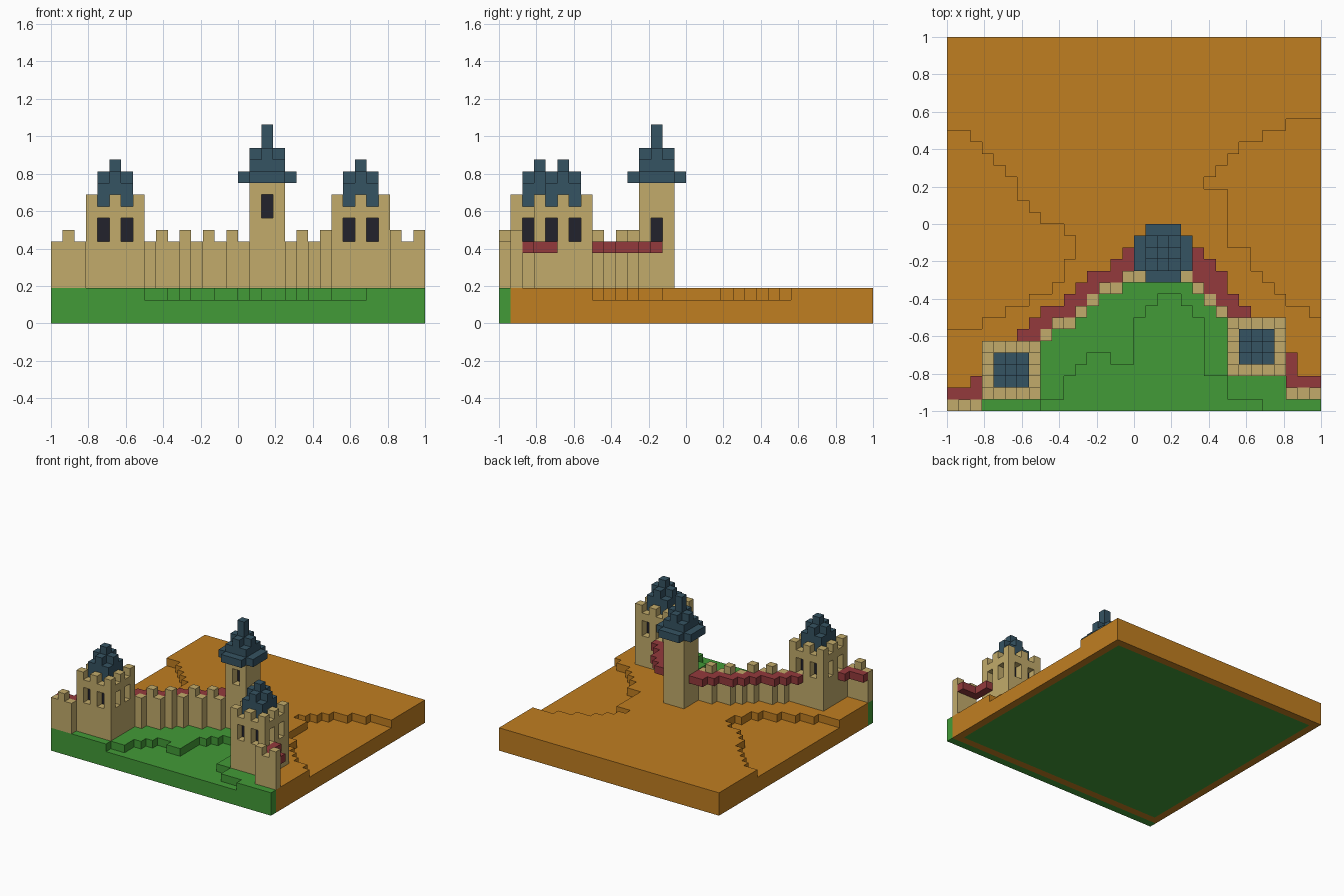
import bpy
import bmesh

cube = bpy.data.objects.get("Cube")
if cube:
    bpy.data.objects.remove(cube, do_unlink=True)

U = 2 / 32  # block size; the plot is 32 x 32 blocks


def material(name, rgb):
    lin = [((c / 255 + 0.055) / 1.055) ** 2.4 for c in rgb] + [1.0]
    m = bpy.data.materials.new(name)
    m.use_nodes = True
    m.diffuse_color = lin
    bsdf = m.node_tree.nodes["Principled BSDF"]
    bsdf.inputs["Base Color"].default_value = lin
    bsdf.inputs["Roughness"].default_value = 0.9
    return m


EARTH = material("earth_orange", (192, 126, 33))
GRASS = material("grass_green", (66, 155, 55))
STONE = material("sand_stone", (194, 171, 107))
WALK = material("walkway_red", (148, 58, 60))
SLATE = material("slate_blue", (53, 83, 98))
DARK = material("window_dark", (34, 34, 44))

# Outward direction and the four corners of each block side
SIDES = {
    (1, 0, 0): ((1, 0, 0), (1, 1, 0), (1, 1, 1), (1, 0, 1)),
    (-1, 0, 0): ((0, 1, 0), (0, 0, 0), (0, 0, 1), (0, 1, 1)),
    (0, 1, 0): ((1, 1, 0), (0, 1, 0), (0, 1, 1), (1, 1, 1)),
    (0, -1, 0): ((0, 0, 0), (1, 0, 0), (1, 0, 1), (0, 0, 1)),
    (0, 0, 1): ((0, 0, 1), (1, 0, 1), (1, 1, 1), (0, 1, 1)),
    (0, 0, -1): ((0, 1, 0), (1, 1, 0), (1, 0, 0), (0, 0, 0)),
}


def block_part(name, cells):
    """Make one mesh from {(i, j, k): material}, keeping only outer faces."""
    bm, verts = bmesh.new(), {}
    mats = list(dict.fromkeys(cells.values()))
    for (i, j, k), mat in cells.items():
        for (a, b, c), corners in SIDES.items():
            if (i + a, j + b, k + c) in cells:
                continue
            ring = []
            for p, q, r in corners:
                key = (i + p, j + q, k + r)
                if key not in verts:
                    verts[key] = bm.verts.new((key[0] * U - 1, key[1] * U - 1, key[2] * U))
                ring.append(verts[key])
            bm.faces.new(ring).material_index = mats.index(mat)
    mesh = bpy.data.meshes.new(name)
    bm.to_mesh(mesh)
    bm.free()
    for m in mats:
        mesh.materials.append(m)
    obj = bpy.data.objects.new(name, mesh)
    bpy.context.collection.objects.link(obj)
    return obj


def box(i0, i1, j0, j1, k0, k1, mat):
    return {(i, j, k): mat for i in range(i0, i1) for j in range(j0, j1)
            for k in range(k0, k1)}


# Row of the curtain wall in each column
left_wall = dict(zip(range(8, 17), (6, 7, 7, 8, 9, 10, 10, 11, 11)))
right_wall = dict(zip(range(20, 24), (11, 10, 9, 8)))
left_end = {i: 0 for i in range(0, 3)}
right_end = {i: 1 for i in range(29, 32)}

# Row where grass gives way to earth
border = {i: 1 for i in range(32)}
border.update({i: 12 for i in range(17, 20)})
border.update({i: 3 for i in range(24, 29)})
border.update(left_wall)
border.update(right_wall)

# Sunken hollows: first column, then lower and upper row per column
hollows = [
    (0, (7, 7, 7, 8, 8, 9, 9, 10, 10, 11, 13),
        (24, 24, 23, 22, 21, 20, 18, 17, 16, 16, 15)),
    (22, (19, 19, 14, 14, 12, 11, 10, 9, 9, 8),
         (20, 21, 22, 23, 23, 24, 24, 25, 25, 25)),
    (8, (0,) * 19,
        (1, 1, 3, 4, 5, 5, 4, 4, 8, 9, 10, 10, 9, 8, 3, 3, 1, 1, 1)),
]
sunken = {(start + n, j) for start, lows, highs in hollows
          for n, (lo, hi) in enumerate(zip(lows, highs)) for j in range(lo, hi)}

# Ground slab: grass in front, earth behind, grass core underneath
ground = {}
for i in range(32):
    for j in range(32):
        for k in range(2 if (i, j) in sunken else 3):
            grassy = j == 0 or (0 < i < 31 and j < border[i])
            if k == 0:
                grassy = j == 0 or (0 < i < 31 and 1 < j < 31)
            ground[i, j, k] = GRASS if grassy else EARTH
block_part("ground", ground)


# Curtain walls with a merlon on every other column
def curtain(name, path):
    cells = {}
    for i, j in path.items():
        cells.update(box(i, i + 1, j, j + 1, 3, 8 if i % 2 else 7, STONE))
    block_part(name, cells)


curtain("left_wall", left_wall)
curtain("right_wall", right_wall)
curtain("left_end_wall", left_end)
curtain("right_end_wall", right_end)


# Wall walks behind the parapets: (column, first row, last row)
def walkway(name, spans):
    cells = {}
    for i, lo, hi in spans:
        cells.update(box(i, i + 1, lo, hi + 1, 6, 7, WALK))
    block_part(name, cells)


walkway("left_walkway", [(6, 6, 6), (7, 6, 7), (16, 12, 13)] + [
    (i, left_wall[i] + 1, left_wall[i + 1] + 1 + (i == 15)) for i in range(8, 16)])
walkway("right_walkway", [(20, 12, 13), (21, 11, 13), (22, 10, 12), (23, 9, 11),
                          (24, 8, 9), (25, 8, 8)])
walkway("left_end_walkway", [(0, 1, 1), (1, 1, 1), (2, 1, 2)])
walkway("right_end_walkway", [(29, 2, 4), (30, 2, 2), (31, 2, 2)])


# Stepped roof: square base, cross shaped layer, central spike
def stepped_roof(ci, cj, k_base, k_cross, k_spike, k_top):
    cells = box(ci - 1, ci + 2, cj - 1, cj + 2, k_base, k_cross, SLATE)
    cells.update(box(ci - 1, ci + 2, cj, cj + 1, k_cross, k_spike, SLATE))
    cells.update(box(ci, ci + 1, cj - 1, cj + 2, k_cross, k_spike, SLATE))
    cells.update(box(ci, ci + 1, cj, cj + 1, k_spike, k_top, SLATE))
    return cells


# Corner towers: two recessed windows per side, crenellated rim
def corner_tower(side, i0, j0):
    cells = box(i0, i0 + 5, j0, j0 + 5, 3, 10, STONE)
    cells.update(box(i0 + 1, i0 + 4, j0 + 1, j0 + 4, 7, 9, DARK))
    for n in (1, 3):
        for a, b in ((n, 0), (n, 4), (0, n), (4, n)):
            for k in (7, 8):
                del cells[i0 + a, j0 + b, k]
    for a in (0, 2, 4):
        for b in (0, 2, 4):
            if (a, b) != (2, 2):
                cells[i0 + a, j0 + b, 10] = STONE
    block_part(side + "_tower", cells)
    block_part(side + "_tower_roof", stepped_roof(i0 + 2, j0 + 2, 10, 12, 13, 14))


corner_tower("left_front", 3, 1)
corner_tower("right_front", 24, 3)

# Tall central tower with a front window and a door onto the walkway
keep = box(17, 20, 12, 15, 3, 12, STONE)
keep.update(box(18, 19, 13, 14, 7, 11, DARK))
for cell in ((18, 12, 9), (18, 12, 10), (19, 13, 7), (19, 13, 8)):
    del keep[cell]
block_part("central_tower", keep)

# Central roof with overhanging eaves
eaves = box(16, 21, 12, 15, 12, 13, SLATE)
eaves.update(box(17, 20, 11, 16, 12, 13, SLATE))
eaves.update(stepped_roof(18, 13, 13, 14, 15, 17))
block_part("central_tower_roof", eaves)
